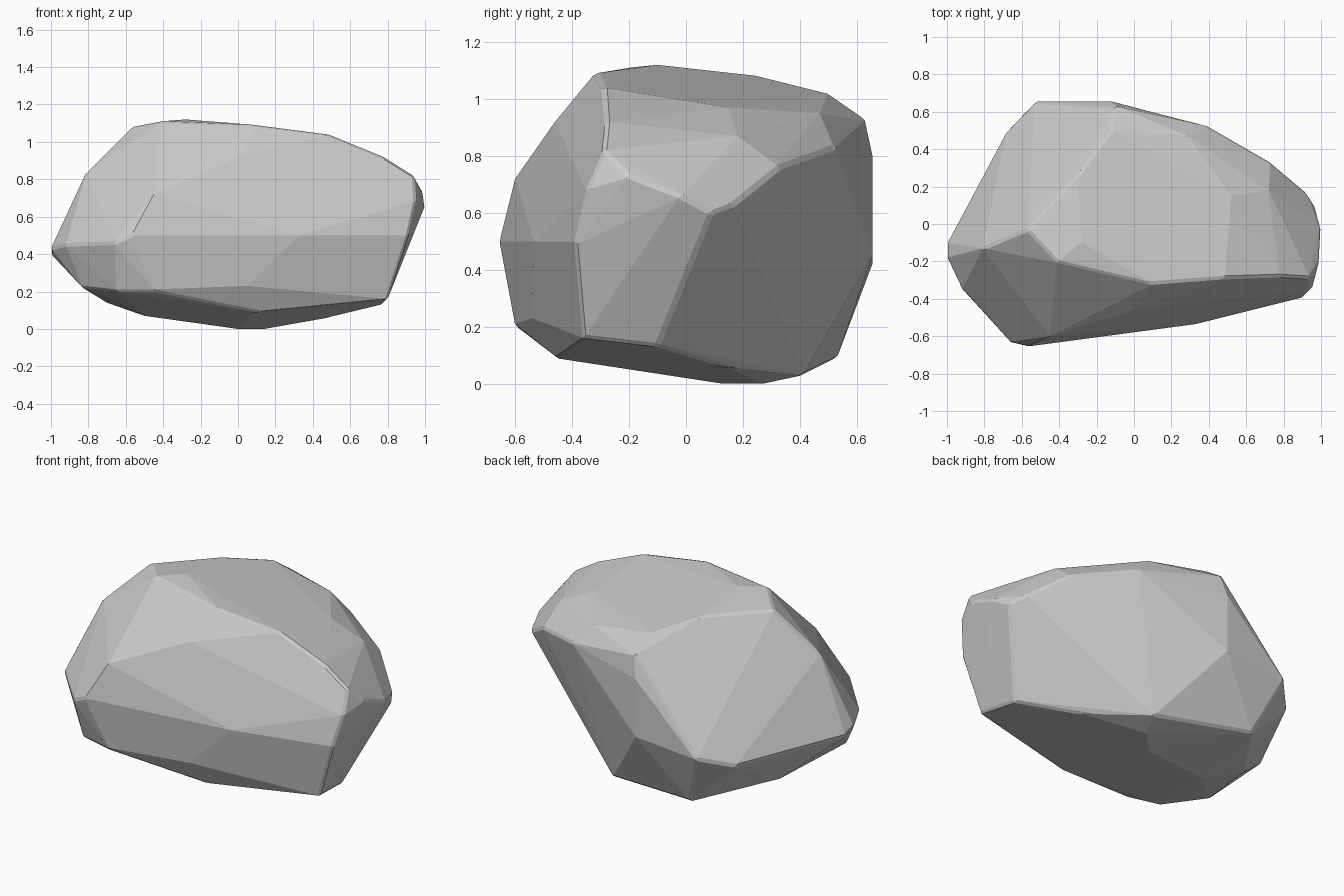
import bpy, bmesh

# Key corners of the boulder; the faceted skin is their convex hull
corners = [
    # crown
    (-.57, -.03, 1.08), (-.41, -.20, 1.11), (-.28, -.10, 1.12), (.10, -.32, 1.09),
    (.49, -.29, 1.04), (-.30, .26, 1.08), (-.12, .50, 1.02), (-.10, .63, .93),
    (.52, .15, .97), (.29, .47, .95),
    # upper right shoulder
    (.78, -.28, .92), (.72, .18, .87), (.94, -.29, .82), (.73, .33, .76),
    (.40, .52, .83), (.92, .17, .63),
    # right end
    (.99, -.20, .73), (1.0, -.02, .66), (.97, .09, .60), (.95, -.35, .68),
    (.91, -.39, .50), (.80, -.36, .16), (.77, -.10, .13),
    # front
    (.33, -.535, .50), (-.57, -.655, .50), (-.66, -.635, .46), (-.45, -.60, .72),
    (.0, -.46, .92), (-.45, -.60, .20), (.10, -.46, .09), (.05, -.54, .23),
    # left end
    (-.81, -.13, .84), (-1.0, -.18, .43), (-1.0, -.10, .40), (-.92, -.35, .45),
    (-.83, -.35, .22), (-.68, .50, .36),
    # back
    (-.53, .655, .42), (-.12, .655, .80), (-.12, .655, .45), (-.40, .53, .09),
    # underside
    (-.70, .10, .14), (-.50, .0, .07), (.0, .13, 0), (.14, .27, 0),
    (.48, .13, .06), (.20, .41, .03), (-.65, -.55, .20),
]

bm = bmesh.new()
for p in corners:
    bm.verts.new(p)
res = bmesh.ops.convex_hull(bm, input=bm.verts)
loose = [v for v in bm.verts if not v.link_faces]
bmesh.ops.delete(bm, geom=loose, context='VERTS')

# Merge nearly coplanar triangles into broad facets
bmesh.ops.dissolve_limit(bm, angle_limit=0.05, verts=bm.verts, edges=bm.edges)
bmesh.ops.recalc_face_normals(bm, faces=bm.faces)

mesh = bpy.data.meshes.new("boulder")
bm.to_mesh(mesh)
bm.free()
boulder = bpy.data.objects.new("boulder", mesh)
bpy.context.collection.objects.link(boulder)

# Slightly worn edges
bevel = boulder.modifiers.new("worn_edges", 'BEVEL')
bevel.width = 0.012
bevel.segments = 1
bevel.limit_method = 'ANGLE'
bevel.angle_limit = 0.6
